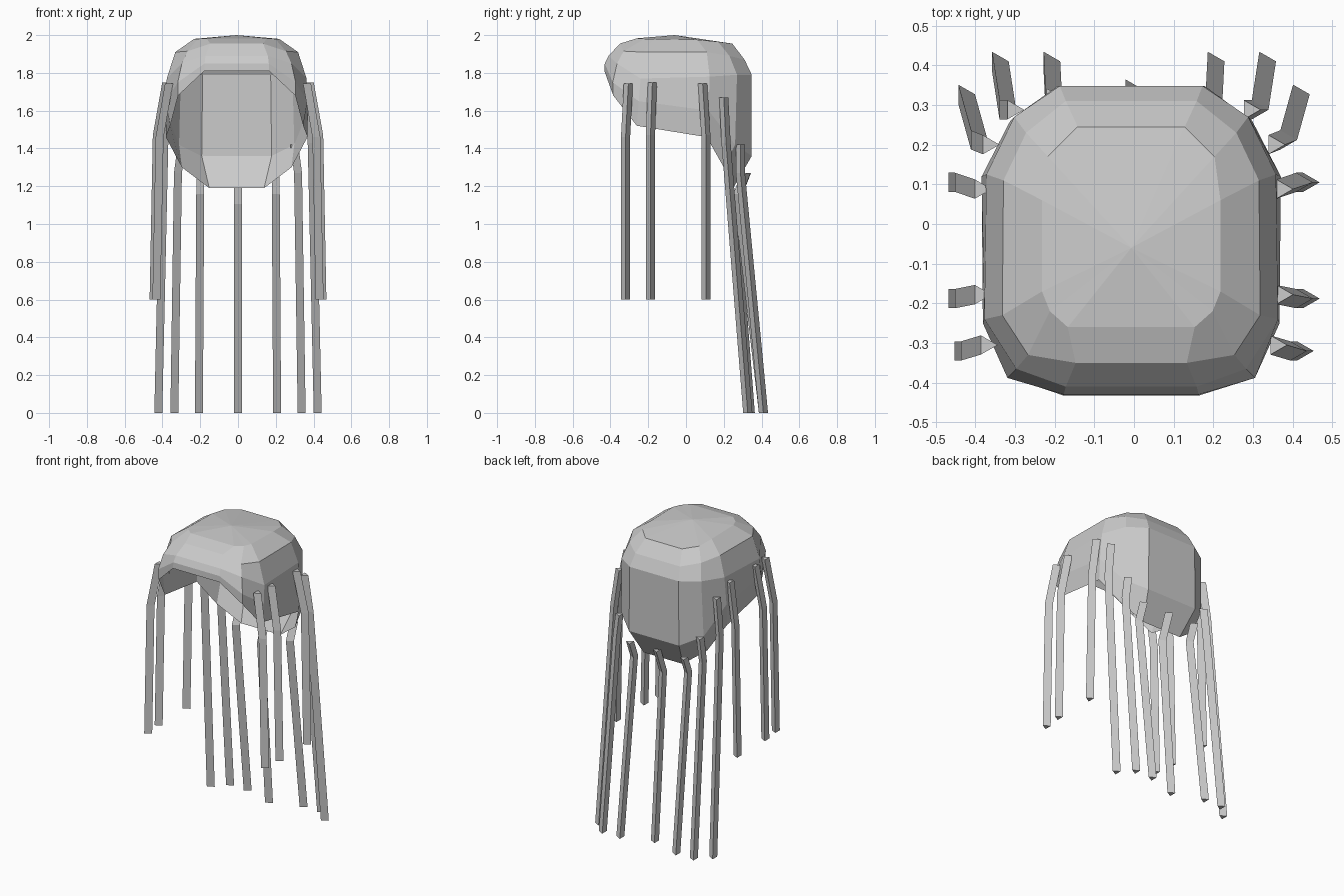
import bpy, math

OFF = -0.007  # sideways shift that centres the whole model


def make(name, verts, faces):
    mesh = bpy.data.meshes.new(name)
    mesh.from_pydata([(x + OFF, y, z) for x, y, z in verts], [], faces)
    mesh.update()
    ob = bpy.data.objects.new(name, mesh)
    bpy.context.collection.objects.link(ob)
    return ob


# Hair cap: open shell, right half of each ring from back to front
rings = [
    [(.135, .245, 1.955), (.21, .17, 1.965), (.225, .06, 1.975),
     (.225, -.17, 1.98), (.205, -.22, 1.98), (.16, -.26, 1.983)],
    [(.165, .31, 1.87), (.265, .23, 1.89), (.322, .11, 1.91),
     (.325, -.23, 1.91), (.26, -.33, 1.915), (.14, -.35, 1.955)],
    [(.18, .348, 1.79), (.295, .27, 1.79), (.365, .125, 1.78),
     (.370, -.24, 1.77), (.29, -.365, 1.85), (.165, -.41, 1.89)],
    [(.185, .348, 1.36), (.305, .26, 1.42), (.377, .12, 1.60),
     (.374, -.25, 1.65), (.312, -.388, 1.75), (.17, -.43, 1.85)],
    [(.145, .25, 1.19), (.29, .20, 1.30), (.375, .11, 1.46),
     (.352, -.26, 1.52), (.31, -.385, 1.68), (.172, -.432, 1.81)],
]
verts = [(0, -.06, 2.0)]
for ring in rings:
    verts += ring + [(-x, y, z) for x, y, z in reversed(ring)]
n = 12
faces = [(0, 1 + (i + 1) % n, 1 + i) for i in range(n)]
for r in range(len(rings) - 1):
    a, b = 1 + r * n, 1 + (r + 1) * n
    for i in range(n):
        j = (i + 1) % n
        faces.append((a + i, a + j, b + j, b + i))
make("hair_cap", verts, faces)


# Hanging strand: three-sided tube through root, bend and tip
def strand(name, path, r=0.028):
    v = [(x + r * math.cos(a), y + r * math.sin(a), z)
         for x, y, z in path
         for a in (0, math.tau / 3, 2 * math.tau / 3)]
    f = [(0, 1, 2), (8, 7, 6)]
    for s in (0, 3):
        for i in range(3):
            j = (i + 1) % 3
            f.append((s + i, s + 3 + i, s + 3 + j, s + j))
    make(name, v, f)


pairs = {
    # Short strands at the sides
    "front_side_strand": [(.365, -.305, 1.745), (.415, -.32, 1.46), (.432, -.32, .6)],
    "middle_side_strand": [(.38, -.178, 1.75), (.43, -.188, 1.47), (.447, -.188, .6)],
    "rear_side_strand": [(.38, .088, 1.745), (.43, .105, 1.47), (.447, .105, .6)],
    # Long strands round the back
    "back_corner_strand": [(.36, .20, 1.67), (.39, .212, 1.43), (.422, .327, 0)],
    "outer_back_strand": [(.298, .288, 1.42), (.318, .288, 1.27), (.337, .41, 0)],
    "inner_back_strand": [(.2, .318, 1.27), (.2, .275, 1.16), (.207, .41, 0)],
}
for name, path in pairs.items():
    strand(name + "_right", path)
    strand(name + "_left", [(-x, y, z) for x, y, z in path])
strand("centre_back_strand", [(0, .32, 1.27), (0, .255, 1.105), (0, .34, 0)])
